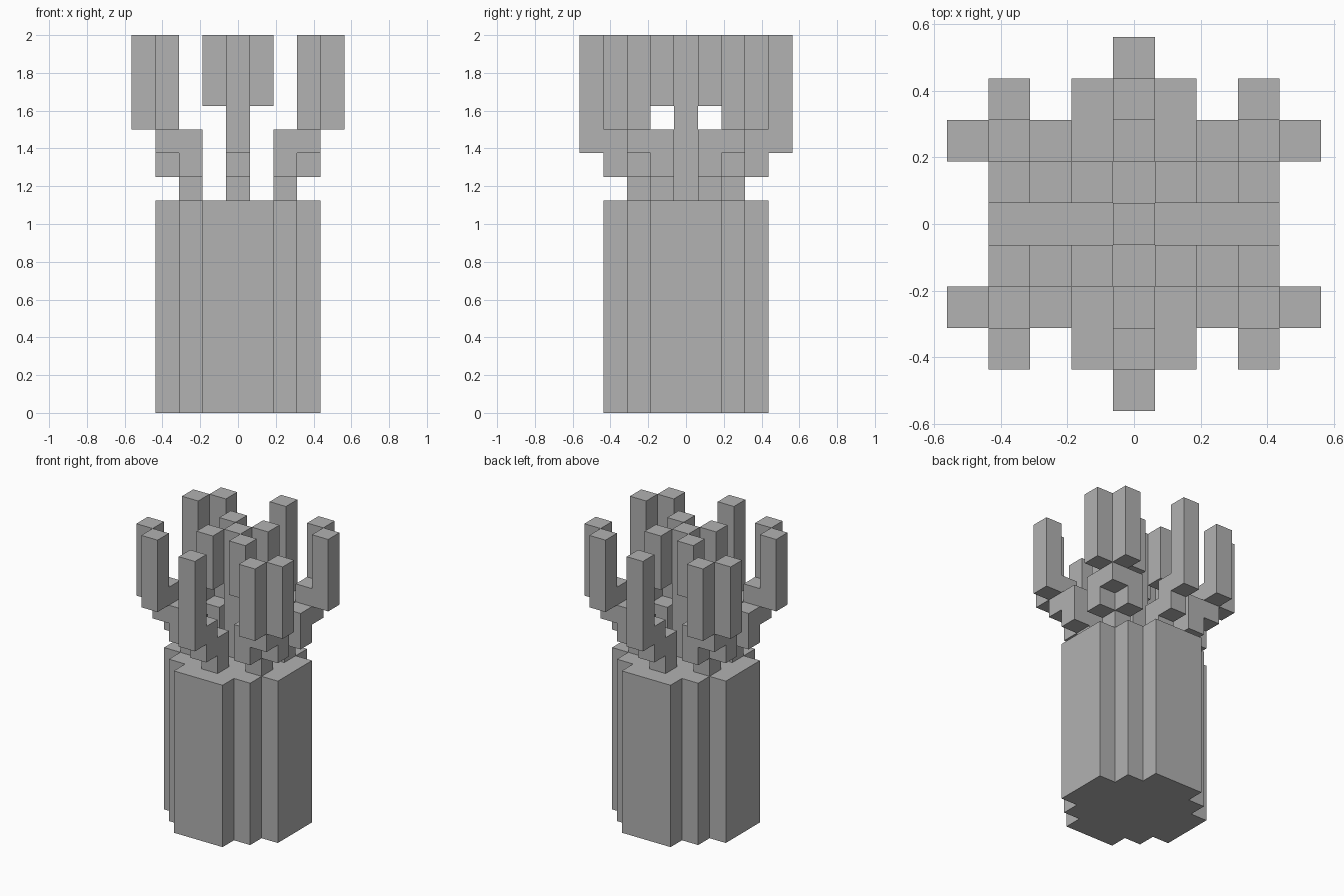
import bpy
import bmesh
from mathutils import Vector

U = 0.125  # edge length of one block

if "Cube" in bpy.data.objects:
    bpy.data.objects.remove(bpy.data.objects["Cube"], do_unlink=True)

grey = bpy.data.materials.new("plain_grey")
grey.use_nodes = True
grey.diffuse_color = (0.445, 0.445, 0.445, 1)
grey.node_tree.nodes["Principled BSDF"].inputs["Base Color"].default_value = grey.diffuse_color


def column(x, y, low, high):
    """Blocks stacked at grid cell x, y from level low up to level high."""
    return {(x, y, z) for z in range(low, high)}


def block_part(name, cells):
    """Skin a set of grid blocks, keeping only the exposed faces."""
    bm = bmesh.new()
    for cell in sorted(cells):
        centre = Vector(cell) + Vector((0, 0, 0.5))
        for axis in range(3):
            for sign in (-1, 1):
                n = Vector((0, 0, 0))
                n[axis] = sign
                if tuple(int(c + d) for c, d in zip(cell, n)) in cells:
                    continue
                a = Vector((0, 0, 0))
                a[(axis + 1) % 3] = 0.5
                b = n.cross(a)
                mid = centre + n * 0.5
                corners = (mid - a - b, mid + a - b, mid + a + b, mid - a + b)
                bm.faces.new([bm.verts.new(c * U) for c in corners])
    bmesh.ops.remove_doubles(bm, verts=bm.verts, dist=U / 100)
    bmesh.ops.dissolve_limit(bm, angle_limit=0.01, verts=bm.verts, edges=bm.edges)
    mesh = bpy.data.meshes.new(name)
    bm.to_mesh(mesh)
    bm.free()
    mesh.materials.append(grey)
    obj = bpy.data.objects.new(name, mesh)
    bpy.context.collection.objects.link(obj)


# Trunk: stepped round cross-section
half_width = {0: 3, 1: 3, 2: 2, 3: 1}
trunk = set()
for y in range(-3, 4):
    w = half_width[abs(y)]
    for x in range(-w, w + 1):
        trunk |= column(x, y, 0, 9)
block_part("trunk", trunk)

# Central stem with four diagonal tips
block_part("centre_stem", column(0, 0, 9, 16))
for sx, side in ((1, "left"), (-1, "right")):
    for sy, end in ((-1, "front"), (1, "back")):
        block_part(f"centre_tip_{end}_{side}", column(sx, sy, 13, 16))

        # Corner branch: stem, forked elbow and two upright fingers
        branch = column(2 * sx, sy, 9, 11)
        branch |= column(2 * sx, 2 * sy, 10, 12) | column(3 * sx, sy, 10, 12)
        branch |= column(3 * sx, 2 * sy, 11, 13)
        branch |= column(4 * sx, 2 * sy, 12, 16) | column(3 * sx, 3 * sy, 12, 16)
        block_part(f"corner_branch_{end}_{side}", branch)

# Front and back branches stepping outwards to one finger
for sy, end in ((-1, "front"), (1, "back")):
    block_part(f"middle_branch_{end}",
               column(0, 2 * sy, 9, 11) | column(0, 3 * sy, 10, 12) | column(0, 4 * sy, 11, 16))
